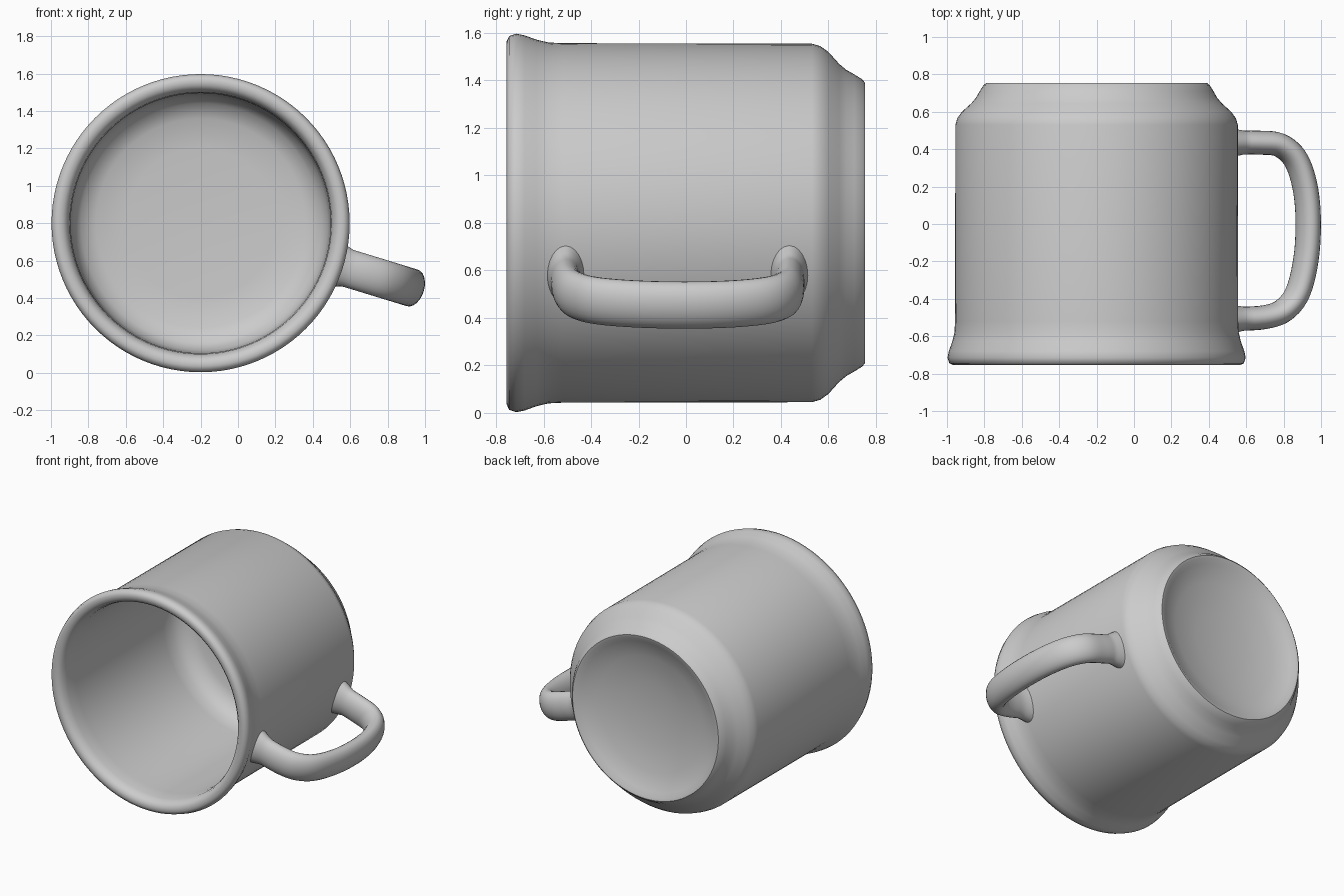
import bpy, bmesh
from math import sin, cos, pi, radians
from mathutils import Vector

if "Cube" in bpy.data.objects:
    bpy.data.objects.remove(bpy.data.objects["Cube"])

CX, CZ = -0.2, 0.8          # mug axis runs along y
TILT = radians(-17)         # handle direction around the axis


def bridge(bm, a, b):
    n = len(a)
    for i in range(n):
        j = (i + 1) % n
        bm.faces.new((a[i], a[j], b[j], b[i]))


def finish(bm, name):
    bmesh.ops.recalc_face_normals(bm, faces=bm.faces)
    me = bpy.data.meshes.new(name)
    bm.to_mesh(me)
    bm.free()
    ob = bpy.data.objects.new(name, me)
    bpy.context.collection.objects.link(ob)
    bpy.ops.object.select_all(action='DESELECT')
    ob.select_set(True)
    bpy.context.view_layer.objects.active = ob
    bpy.ops.object.shade_smooth_by_angle(angle=radians(50))
    return ob


def lathe(name, profile, sides=96):
    """Closed solid of revolution; the first and last points lie on the axis."""
    bm = bmesh.new()
    rings = [[bm.verts.new((CX + r * cos(2 * pi * i / sides), y,
                            CZ + r * sin(2 * pi * i / sides)))
              for i in range(sides)] for r, y in profile[1:-1]]
    for a, b in zip(rings, rings[1:]):
        bridge(bm, a, b)
    for ring, (r, y) in ((rings[0], profile[0]), (rings[-1], profile[-1])):
        tip = bm.verts.new((CX, y, CZ))
        for i in range(sides):
            bm.faces.new((ring[i], ring[(i + 1) % sides], tip))
    return finish(bm, name)


def smooth_path(pts, steps=5):
    """Catmull-Rom interpolation through the points."""
    p = [Vector(q) for q in pts]
    p = [2 * p[0] - p[1]] + p + [2 * p[-1] - p[-2]]
    out = []
    for a, b, c, d in zip(p, p[1:], p[2:], p[3:]):
        for k in range(steps):
            t = k / steps
            out.append(0.5 * (2 * b + (c - a) * t + (2 * a - 5 * b + 4 * c - d) * t * t
                              + (3 * b - a - 3 * c + d) * t ** 3))
    return out + [p[-2]]


# Mug body: inner floor, inner wall, rolled rim, outer wall, stepped foot, hollow base
lathe("mug_body", [
    (0, 0.60), (0.40, 0.60), (0.56, 0.585), (0.64, 0.55), (0.68, 0.48), (0.69, 0.40),
    (0.695, -0.60), (0.70, -0.69), (0.712, -0.73), (0.735, -0.752), (0.765, -0.755),
    (0.787, -0.745), (0.797, -0.715), (0.79, -0.68), (0.772, -0.63), (0.76, -0.58),
    (0.757, -0.52), (0.755, 0.53), (0.745, 0.565), (0.72, 0.60), (0.67, 0.645),
    (0.645, 0.675), (0.625, 0.71), (0.605, 0.742), (0.59, 0.754), (0.572, 0.75),
    (0.54, 0.73), (0.42, 0.69), (0.22, 0.66), (0, 0.65)])

# Handle: oval section swept along a D-shaped path of (distance from axis, y)
path = smooth_path([
    (0.73, 0.435), (0.80, 0.435), (0.90, 0.435), (1.02, 0.423), (1.11, 0.35),
    (1.163, 0.21), (1.183, 0.03), (1.172, -0.18), (1.125, -0.365), (1.045, -0.462),
    (0.94, -0.498), (0.80, -0.507), (0.73, -0.507)])
out_dir = Vector((cos(TILT), 0, sin(TILT)))
side_dir = Vector((-sin(TILT), 0, cos(TILT)))
along = Vector((0, 1, 0))
bm = bmesh.new()
rings = []
for i, q in enumerate(path):
    t = (path[min(i + 1, len(path) - 1)] - path[max(i - 1, 0)]).normalized()
    normal = out_dir * -t.y + along * t.x
    centre = Vector((CX, 0, CZ)) + out_dir * q.x + along * q.y
    flare = 1 + 0.3 * max(0, (0.82 - q.x) / 0.09)
    rings.append([bm.verts.new(centre + flare * (normal * 0.064 * cos(a) + side_dir * 0.102 * sin(a)))
                  for a in (2 * pi * k / 24 for k in range(24))])
for a, b in zip(rings, rings[1:]):
    bridge(bm, a, b)
bm.faces.new(rings[0])
bm.faces.new(rings[-1])
finish(bm, "handle")
